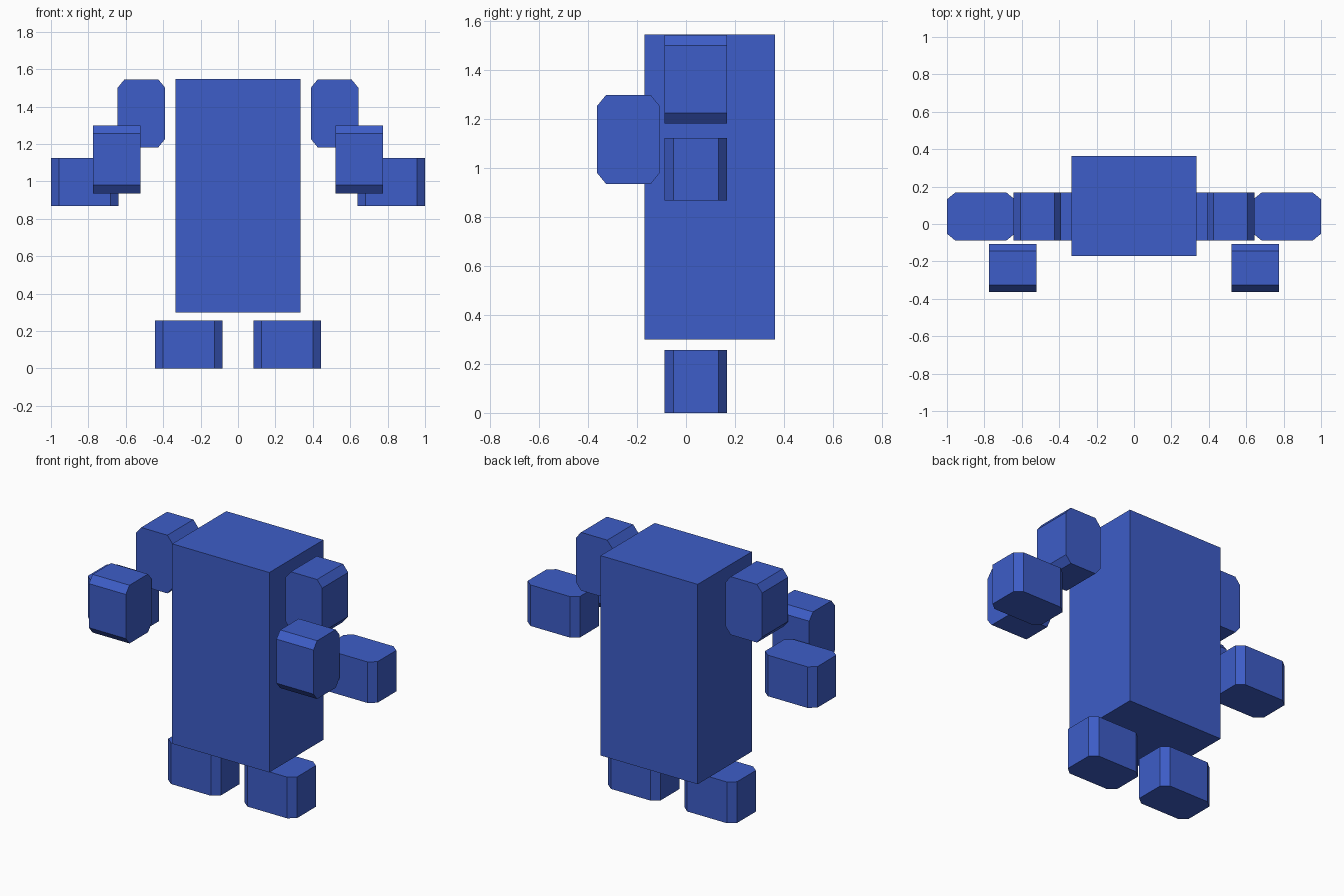
import bpy
import bmesh
from mathutils import Vector

cube = bpy.data.objects.get("Cube")
if cube:
    bpy.data.objects.remove(cube, do_unlink=True)

# Single blue material
blue = bpy.data.materials.new("blue")
blue.use_nodes = True
blue.diffuse_color = (0.047, 0.11, 0.58, 1)
blue.node_tree.nodes["Principled BSDF"].inputs["Base Color"].default_value = blue.diffuse_color


def finish(name, bm):
    bmesh.ops.recalc_face_normals(bm, faces=bm.faces)
    mesh = bpy.data.meshes.new(name)
    bm.to_mesh(mesh)
    bm.free()
    mesh.materials.append(blue)
    obj = bpy.data.objects.new(name, mesh)
    bpy.context.collection.objects.link(obj)


def chamfered_block(name, low, high, long_axis, prism_axis, cut=(0.044, 0.036)):
    """Octagonal prism filling a box; cut is along the long and short axes."""
    short_axis = 3 - long_axis - prism_axis
    low, high = Vector(low), Vector(high)
    centre, half = (low + high) / 2, (high - low) / 2
    a, b = half[long_axis], half[short_axis]
    quarter = [(a, b - cut[1]), (a - cut[0], b)]
    outline = (quarter + [(-u, v) for u, v in reversed(quarter)]
               + [(-u, -v) for u, v in quarter]
               + [(u, -v) for u, v in reversed(quarter)])
    bm = bmesh.new()
    verts = []
    for u, v in outline:
        p = centre.copy()
        p[long_axis] += u
        p[short_axis] += v
        p[prism_axis] = low[prism_axis]
        verts.append(bm.verts.new(p))
    base = bm.faces.new(verts)
    shift = Vector((0, 0, 0))
    shift[prism_axis] = 2 * half[prism_axis]
    top = bmesh.ops.extrude_face_region(bm, geom=[base], use_keep_orig=True)
    bmesh.ops.translate(bm, vec=shift,
                        verts=[g for g in top["geom"] if isinstance(g, bmesh.types.BMVert)])
    finish(name, bm)


# Torso
bm = bmesh.new()
bmesh.ops.create_cube(bm, size=1)
bmesh.ops.scale(bm, vec=(0.67, 0.533, 1.247), verts=bm.verts)
bmesh.ops.translate(bm, vec=(0, 0.0965, 0.9235), verts=bm.verts)
finish("torso", bm)

# Limb blocks: name, low corner, high corner, long axis, prism axis
X, Y, Z = range(3)
BACK, FRONT = 0.168, -0.088
limbs = [
    ("shoulder", (0.39, FRONT, 1.182), (0.643, BACK, 1.545), Z, Y),
    ("outer_arm", (0.638, FRONT, 0.868), (1, BACK, 1.124), X, Z),
    ("forearm", (0.52, -0.363, 0.936), (0.775, -0.108, 1.299), Z, X),
    ("foot", (0.082, FRONT, 0), (0.445, BACK, 0.257), X, Z),
]
for name, low, high, long_axis, prism_axis in limbs:
    chamfered_block("left_" + name, low, high, long_axis, prism_axis)
    chamfered_block("right_" + name, (-high[0], low[1], low[2]),
                    (-low[0], high[1], high[2]), long_axis, prism_axis)
